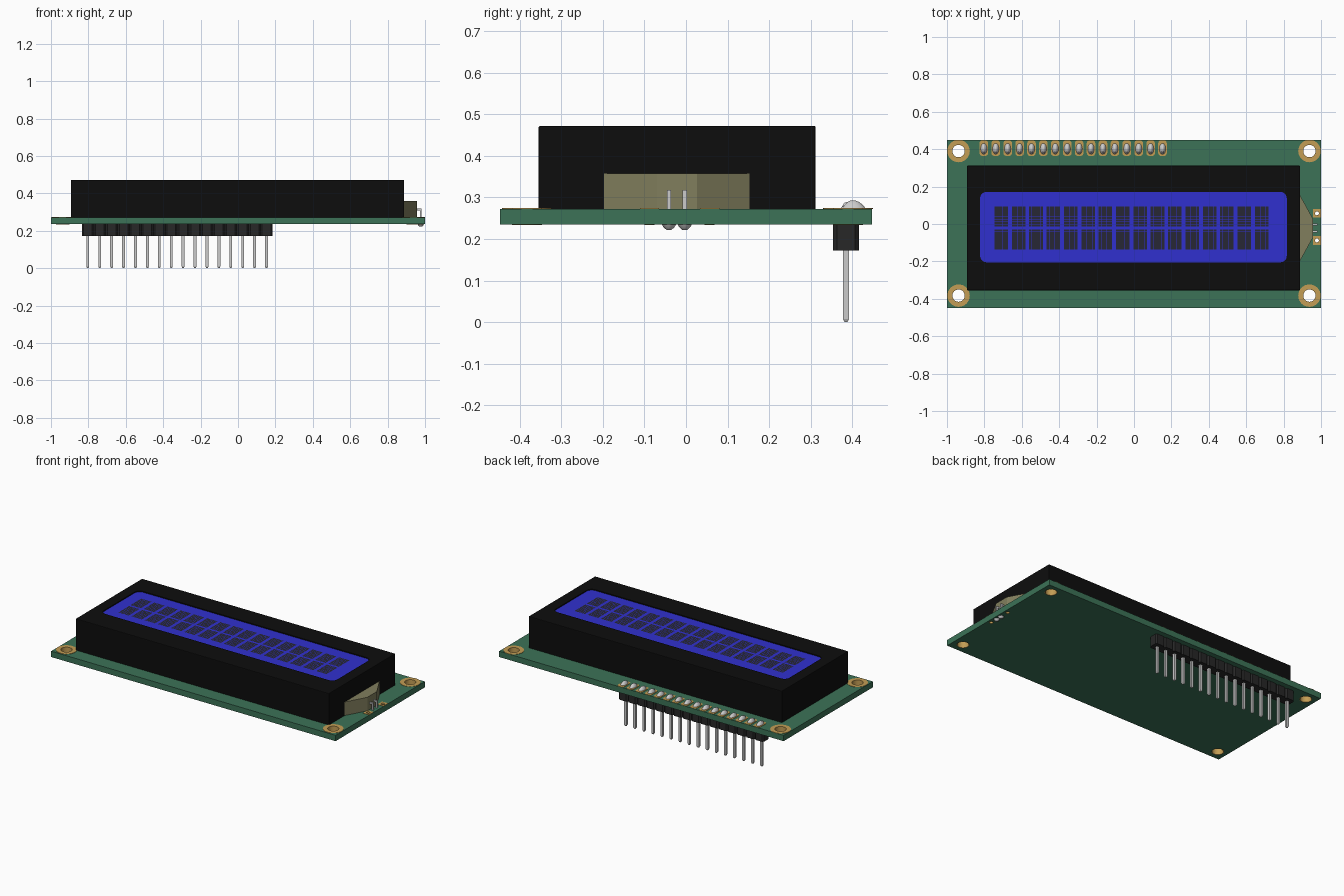
import bpy, bmesh, math
from mathutils import Matrix, Vector

if "Cube" in bpy.data.objects:
    bpy.data.objects.remove(bpy.data.objects["Cube"])


def mat(name, r, g, b):
    m = bpy.data.materials.new(name)
    m.diffuse_color = (r, g, b, 1)
    m.use_nodes = True
    m.node_tree.nodes["Principled BSDF"].inputs["Base Color"].default_value = m.diffuse_color
    return m


GREEN = mat("board_green", 0.045, 0.17, 0.095)
BLACK = mat("black", 0.004, 0.004, 0.004)
BLUE = mat("screen_blue", 0.03, 0.03, 0.62)
DARK = mat("pixel_dark", 0.02, 0.02, 0.035)
GOLD = mat("gold", 0.55, 0.34, 0.09)
OLIVE = mat("backlight_olive", 0.22, 0.21, 0.11)
PLASTIC = mat("header_plastic", 0.02, 0.02, 0.02)
METAL = mat("metal", 0.55, 0.56, 0.58)


def finish(name, bm, material, smooth=False):
    bmesh.ops.recalc_face_normals(bm, faces=bm.faces)
    me = bpy.data.meshes.new(name)
    bm.to_mesh(me)
    bm.free()
    ob = bpy.data.objects.new(name, me)
    bpy.context.collection.objects.link(ob)
    me.materials.append(material)
    if smooth:
        bpy.ops.object.select_all(action='DESELECT')
        ob.select_set(True)
        bpy.context.view_layer.objects.active = ob
        bpy.ops.object.shade_smooth_by_angle(angle=math.radians(35))
    return ob


def box(bm, x0, x1, y0, y1, z0, z1):
    m = Matrix.Translation(((x0 + x1) / 2, (y0 + y1) / 2, (z0 + z1) / 2))
    bmesh.ops.create_cube(bm, size=1, matrix=m @ Matrix.Diagonal((x1 - x0, y1 - y0, z1 - z0, 1)))


def prism(bm, pts, z0, z1):
    lo = [bm.verts.new((x, y, z0)) for x, y in pts]
    hi = [bm.verts.new((x, y, z1)) for x, y in pts]
    n = len(pts)
    bm.faces.new(lo[::-1])
    bm.faces.new(hi)
    for i in range(n):
        bm.faces.new((lo[i], lo[(i + 1) % n], hi[(i + 1) % n], hi[i]))


def rounded(x0, x1, y0, y1, r, seg=6):
    pts = []
    for k, (cx, cy) in enumerate([(x1 - r, y1 - r), (x0 + r, y1 - r), (x0 + r, y0 + r), (x1 - r, y0 + r)]):
        for i in range(seg + 1):
            a = math.pi / 2 * (k + i / seg)
            pts.append((cx + r * math.cos(a), cy + r * math.sin(a)))
    return pts


def lathe(bm, profile, x, y, n=24, sx=1, sy=1, closed=False):
    rings = []
    for r, z in profile:
        if r == 0:
            rings.append([bm.verts.new((x, y, z))] * n)
        else:
            rings.append([bm.verts.new((x + sx * r * math.cos(2 * math.pi * i / n),
                                        y + sy * r * math.sin(2 * math.pi * i / n), z)) for i in range(n)])
    pairs = list(zip(rings, rings[1:])) + ([(rings[-1], rings[0])] if closed else [])
    for a, b in pairs:
        for i in range(n):
            j = (i + 1) % n
            bm.faces.new(list(dict.fromkeys((a[i], a[j], b[j], b[i]))))


def cut(ob, cutter):
    cutter.hide_render = True
    mod = ob.modifiers.new("cut", 'BOOLEAN')
    mod.object = cutter
    mod.solver = 'EXACT'
    bpy.context.view_layer.objects.active = ob
    bpy.ops.object.modifier_apply(modifier=mod.name)
    bpy.data.objects.remove(cutter)


Z0, Z1 = 0.235, 0.272
HOLES = [(x, y) for x in (-0.938, 0.938) for y in (-0.383, 0.39)]
LED_PADS = [(0.978, 0.057), (0.978, -0.088)]
PINS = [-0.803 + i * 0.0637 for i in range(16)]
PIN_Y = 0.385

# circuit board with mounting holes
bm = bmesh.new()
box(bm, -1, 1, -0.448, 0.448, Z0, Z1)
board = finish("circuit_board", bm, GREEN)
bm = bmesh.new()
for x, y in HOLES:
    lathe(bm, [(0, 0.2), (0.036, 0.2), (0.036, 0.3), (0, 0.3)], x, y)
for x, y in LED_PADS:
    lathe(bm, [(0, 0.2), (0.012, 0.2), (0.012, 0.3), (0, 0.3)], x, y, 16)
cut(board, finish("hole_cutter", bm, GREEN))

# gold rings and barrels of the mounting holes
bm = bmesh.new()
for x, y in HOLES:
    lathe(bm, [(0.06, Z1), (0.06, Z1 + .002), (0.033, Z1 + .002), (0.033, Z0 - .001),
               (0.036, Z0 - .001), (0.036, Z1)], x, y, 32, closed=True)
finish("mounting_rings", bm, GOLD, True)

# black bezel with shallow window recess
bm = bmesh.new()
box(bm, -0.893, 0.888, -0.355, 0.312, Z1, 0.472)
edges = [e for e in bm.edges if max(v.co.z for v in e.verts) > 0.4]
bmesh.ops.bevel(bm, geom=edges, offset=0.004, segments=2, affect='EDGES', profile=0.5)
bezel = finish("bezel", bm, BLACK)
WIN = rounded(-0.823, 0.817, -0.205, 0.172, 0.035)
bm = bmesh.new()
prism(bm, WIN, 0.460, 0.5)
cut(bezel, finish("window_cutter", bm, BLACK))

# blue screen
bm = bmesh.new()
prism(bm, WIN, 0.460, 0.466)
finish("screen", bm, BLUE)

# dark pixels: 16 x 2 character cells of 5 x 8 dots
bm = bmesh.new()
cw, ch, gap = 0.0148, 0.0136, 0.0012
for col in range(16):
    for top in (0.093, -0.029):
        for i in range(5):
            for j in range(8):
                x = -0.746 + col * 0.0928 + i * cw
                y = top - j * ch
                bm.faces.new([bm.verts.new(c) for c in (
                    (x, y - ch + gap, 0.467), (x + cw - gap, y - ch + gap, 0.467),
                    (x + cw - gap, y, 0.467), (x, y, 0.467))])
pixels = finish("pixels", bm, DARK)
for p in pixels.data.polygons:
    if p.normal.z < 0:
        p.flip()

# tapered backlight block on the right end
bm = bmesh.new()
prism(bm, [(0.88, -0.197), (0.888, -0.197), (0.958, -0.07), (0.958, 0.026),
           (0.888, 0.153), (0.88, 0.153)], Z1, 0.358)
finish("backlight", bm, OLIVE)

# backlight leads: bent out of the block, down through the board
bm = bmesh.new()
for y in (-0.041, -0.003):
    box(bm, 0.955, 0.982, y - .005, y + .005, 0.308, 0.318)
    box(bm, 0.972, 0.982, y - .005, y + .005, 0.225, 0.318)
finish("backlight_leads", bm, METAL)
bm = bmesh.new()
for y in (-0.041, -0.003):
    lathe(bm, [(0, Z0), (0.017, Z0), (0.013, 0.228), (0.006, 0.222), (0, 0.222)], 0.977, y, 12)
finish("lead_solder", bm, METAL, True)

# square gold pads and through barrels beside the backlight
bm = bmesh.new()
for x, y in LED_PADS:
    box(bm, x - .021, x + .021, y - .023, y + .023, Z1 - .001, Z1 + .002)
pads = finish("backlight_pads", bm, GOLD)
bm = bmesh.new()
for x, y in LED_PADS:
    lathe(bm, [(0, 0.2), (0.011, 0.2), (0.011, 0.3), (0, 0.3)], x, y, 16)
cut(pads, finish("pad_cutter", bm, GOLD))
bm = bmesh.new()
for x, y in LED_PADS:
    lathe(bm, [(0.012, Z0 - .001), (0.012, Z1), (0.0105, Z1), (0.0105, Z0 - .001)], x, y, 16, closed=True)
finish("pad_barrels", bm, GOLD, True)

# pin header: chamfered blocks, tapered pins, pads and solder
body, pins, pad, solder = (bmesh.new() for _ in range(4))
w, c, d = 0.0637 / 2, 0.009, 0.031
for x in PINS:
    y = PIN_Y
    prism(body, [(x - w, y - d + c), (x - w + c, y - d), (x + w - c, y - d), (x + w, y - d + c),
                 (x + w, y + d - c), (x + w - c, y + d), (x - w + c, y + d), (x - w, y + d - c)], 0.172, Z0)
    s = 0.0075 * math.sqrt(2)
    prof = [(0, 0), (s * .5, 0), (s, 0.008), (s, 0.281), (s * .5, 0.288), (0, 0.288)]
    start = len(pins.verts)
    lathe(pins, prof, x, y, 4)
    pins.verts.ensure_lookup_table()
    bmesh.ops.rotate(pins, verts=pins.verts[start:], cent=Vector((x, y, 0)),
                     matrix=Matrix.Rotation(math.pi / 4, 3, 'Z'))
    prism(pad, rounded(x - .023, x + .023, 0.364, 0.447, 0.015, 4), Z1 - .001, Z1 + .002)
    lathe(solder, [(0.031, Z1), (0.026, 0.279), (0.016, 0.288), (0.007, 0.292), (0, 0.293)],
          x, 0.402, 16, sx=0.58)
finish("header_body", body, PLASTIC)
finish("header_pins", pins, METAL)
finish("header_pads", pad, GOLD)
finish("header_solder", solder, METAL, True)
